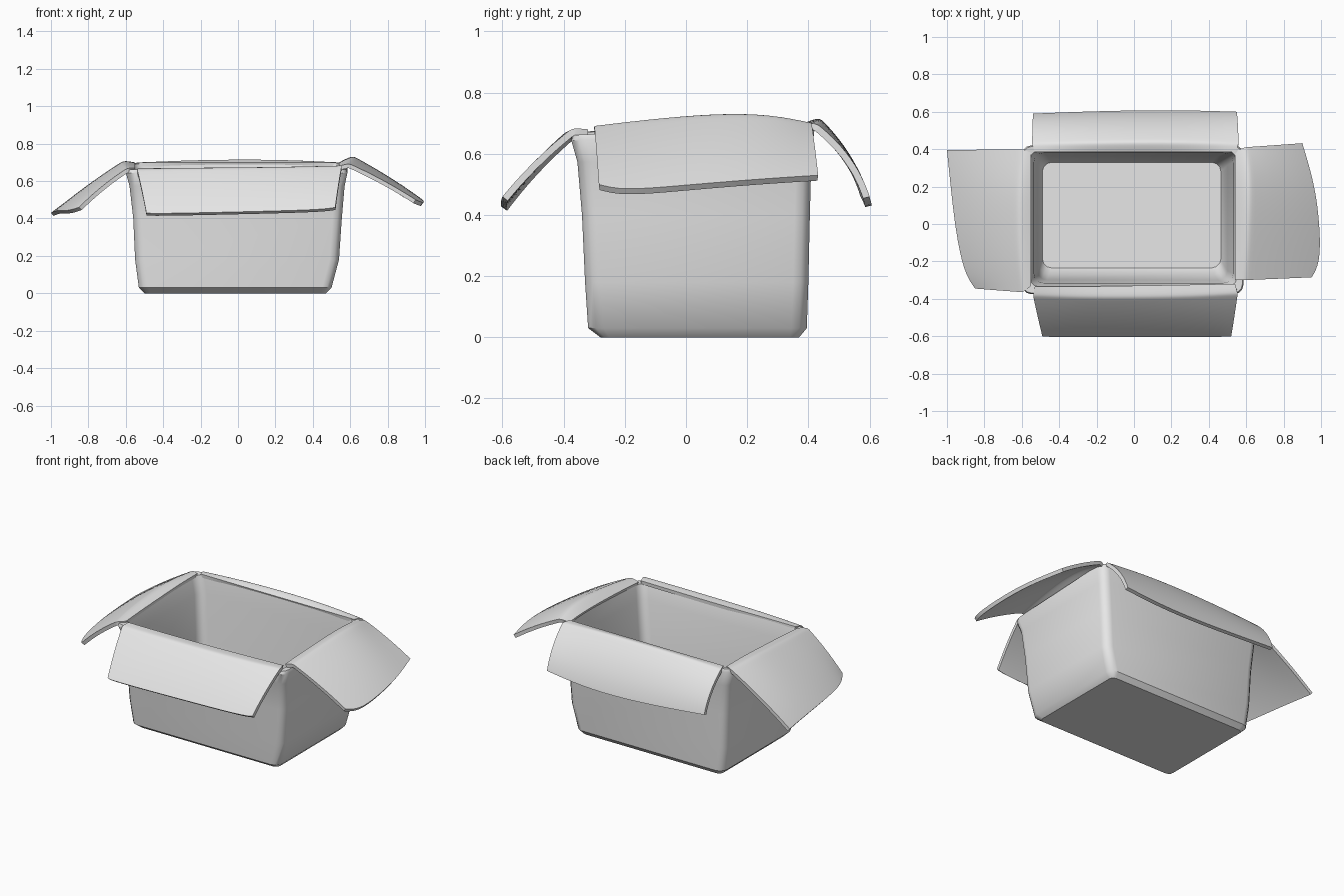
import bpy, bmesh, math
from mathutils import Vector

card = bpy.data.materials.new("grey cardboard")
card.diffuse_color = (0.8, 0.8, 0.8, 1)


def make_object(name, verts, faces):
    mesh = bpy.data.meshes.new(name)
    mesh.from_pydata(verts, [], faces)
    bm = bmesh.new()
    bm.from_mesh(mesh)
    bmesh.ops.recalc_face_normals(bm, faces=bm.faces)
    bm.to_mesh(mesh)
    bm.free()
    mesh.materials.append(card)
    ob = bpy.data.objects.new(name, mesh)
    bpy.context.collection.objects.link(ob)
    return ob


def smooth(ob, degrees):
    bpy.ops.object.select_all(action='DESELECT')
    ob.select_set(True)
    bpy.context.view_layer.objects.active = ob
    for mod in list(ob.modifiers):
        bpy.ops.object.modifier_apply(modifier=mod.name)
    bpy.ops.object.shade_smooth_by_angle(angle=math.radians(degrees))


def ring(x0, x1, y0, y1, z, r, tilt):
    """Rectangle with softened corners; tilt raises it towards the back."""
    pts = []
    for cx, cy, start in ((x1 - r, y1 - r, 0), (x0 + r, y1 - r, 90),
                          (x0 + r, y0 + r, 180), (x1 - r, y0 + r, 270)):
        for k in range(4):
            a = math.radians(start + 30 * k)
            x, y = cx + r * math.cos(a), cy + r * math.sin(a)
            pts.append((x, y, z + tilt * y))
    return pts


# Box body: outer wall going up, over the rim, and down the inner wall
sections = [
    (-0.50, 0.47, -0.28, 0.37, 0.000, 0.03, 0),
    (-0.53, 0.50, -0.32, 0.395, 0.030, 0.05, 0),
    (-0.55, 0.54, -0.33, 0.40, 0.180, 0.05, 0),
    (-0.56, 0.555, -0.34, 0.405, 0.400, 0.05, 0),
    (-0.58, 0.57, -0.355, 0.41, 0.580, 0.05, 0.02),
    (-0.60, 0.585, -0.375, 0.42, 0.660, 0.05, 0.045),
    (-0.595, 0.58, -0.37, 0.415, 0.678, 0.05, 0.045),
    (-0.56, 0.55, -0.335, 0.39, 0.675, 0.05, 0.045),
    (-0.535, 0.53, -0.315, 0.38, 0.580, 0.05, 0.02),
    (-0.515, 0.50, -0.30, 0.365, 0.300, 0.05, 0),
    (-0.505, 0.48, -0.27, 0.345, 0.080, 0.05, 0),
    (-0.49, 0.465, -0.235, 0.33, 0.035, 0.05, 0),
]
verts, faces = [], []
for s in sections:
    verts += ring(*s)
n = 16
for i in range(len(sections) - 1):
    for j in range(n):
        k = (j + 1) % n
        faces.append((i * n + j, i * n + k, (i + 1) * n + k, (i + 1) * n + j))
faces.append(tuple(range(n)))
faces.append(tuple(range((len(sections) - 1) * n, len(sections) * n)))
smooth(make_object("box_body", verts, faces), 35)


# Flaps: rows of points run from the inner rim over the fold to the loose edge
def flap(name, rim, fold, edge, bulge):
    rim, fold, edge = ([Vector(p) for p in row] for row in (rim, fold, edge))
    rows = [rim, fold]
    for t in (0.06, 0.35, 0.7, 0.95, 1):
        lift = Vector(bulge) * 4 * t * (1 - t)
        rows.append([a.lerp(b, t) + lift for a, b in zip(fold, edge)])
    c = len(rim)
    faces = [(i * c + j, i * c + j + 1, (i + 1) * c + j + 1, (i + 1) * c + j)
             for i in range(len(rows) - 1) for j in range(c - 1)]
    ob = make_object(name, [p for row in rows for p in row], faces)
    # keep the outer skin pointing up so thickness grows downwards
    if sum(p.normal.z * p.area for p in ob.data.polygons) < 0:
        ob.data.flip_normals()
    sub = ob.modifiers.new("curve", 'SUBSURF')
    sub.levels = 2
    sub.boundary_smooth = 'PRESERVE_CORNERS'
    sol = ob.modifiers.new("thickness", 'SOLIDIFY')
    sol.thickness = 0.022
    sol.offset = -1
    smooth(ob, 40)


flap("front_flap",
     [(-0.53, -0.335, 0.67), (-0.3, -0.335, 0.67), (0, -0.33, 0.67),
      (0.3, -0.325, 0.675), (0.54, -0.32, 0.68)],
     [(-0.54, -0.38, 0.665), (-0.3, -0.39, 0.672), (0, -0.39, 0.675),
      (0.3, -0.385, 0.678), (0.555, -0.37, 0.685)],
     [(-0.49, -0.60, 0.43), (-0.46, -0.605, 0.425), (0, -0.605, 0.435),
      (0.46, -0.605, 0.447), (0.52, -0.60, 0.46)],
     (0, -0.005, 0.01))

flap("back_flap",
     [(-0.53, 0.385, 0.70), (-0.3, 0.385, 0.70), (0, 0.385, 0.70),
      (0.3, 0.385, 0.70), (0.54, 0.385, 0.70)],
     [(-0.545, 0.425, 0.70), (-0.3, 0.43, 0.715), (0, 0.435, 0.722),
      (0.3, 0.435, 0.718), (0.56, 0.425, 0.70)],
     [(-0.54, 0.59, 0.47), (-0.3, 0.60, 0.45), (0, 0.608, 0.43),
      (0.3, 0.608, 0.43), (0.55, 0.60, 0.46)],
     (0, 0.025, 0.012))

flap("left_flap",
     [(-0.55, -0.33, 0.67), (-0.55, -0.2, 0.68), (-0.55, 0, 0.69),
      (-0.55, 0.2, 0.70), (-0.55, 0.38, 0.70)],
     [(-0.59, -0.365, 0.67), (-0.605, -0.2, 0.69), (-0.61, 0, 0.705),
      (-0.61, 0.2, 0.715), (-0.59, 0.40, 0.70)],
     [(-0.85, -0.345, 0.46), (-0.91, -0.26, 0.44), (-0.955, -0.03, 0.445),
      (-0.98, 0.2, 0.44), (-1.0, 0.395, 0.43)],
     (-0.005, 0, 0.01))

flap("right_flap",
     [(0.54, -0.30, 0.68), (0.54, -0.15, 0.69), (0.54, 0.1, 0.70),
      (0.54, 0.28, 0.70), (0.54, 0.39, 0.69)],
     [(0.59, -0.30, 0.695), (0.60, -0.15, 0.715), (0.61, 0.1, 0.74),
      (0.61, 0.28, 0.735), (0.59, 0.41, 0.705)],
     [(0.95, -0.285, 0.50), (0.995, -0.21, 0.48), (0.995, -0.03, 0.495),
      (0.97, 0.2, 0.515), (0.90, 0.432, 0.53)],
     (0.005, 0, 0.008))
